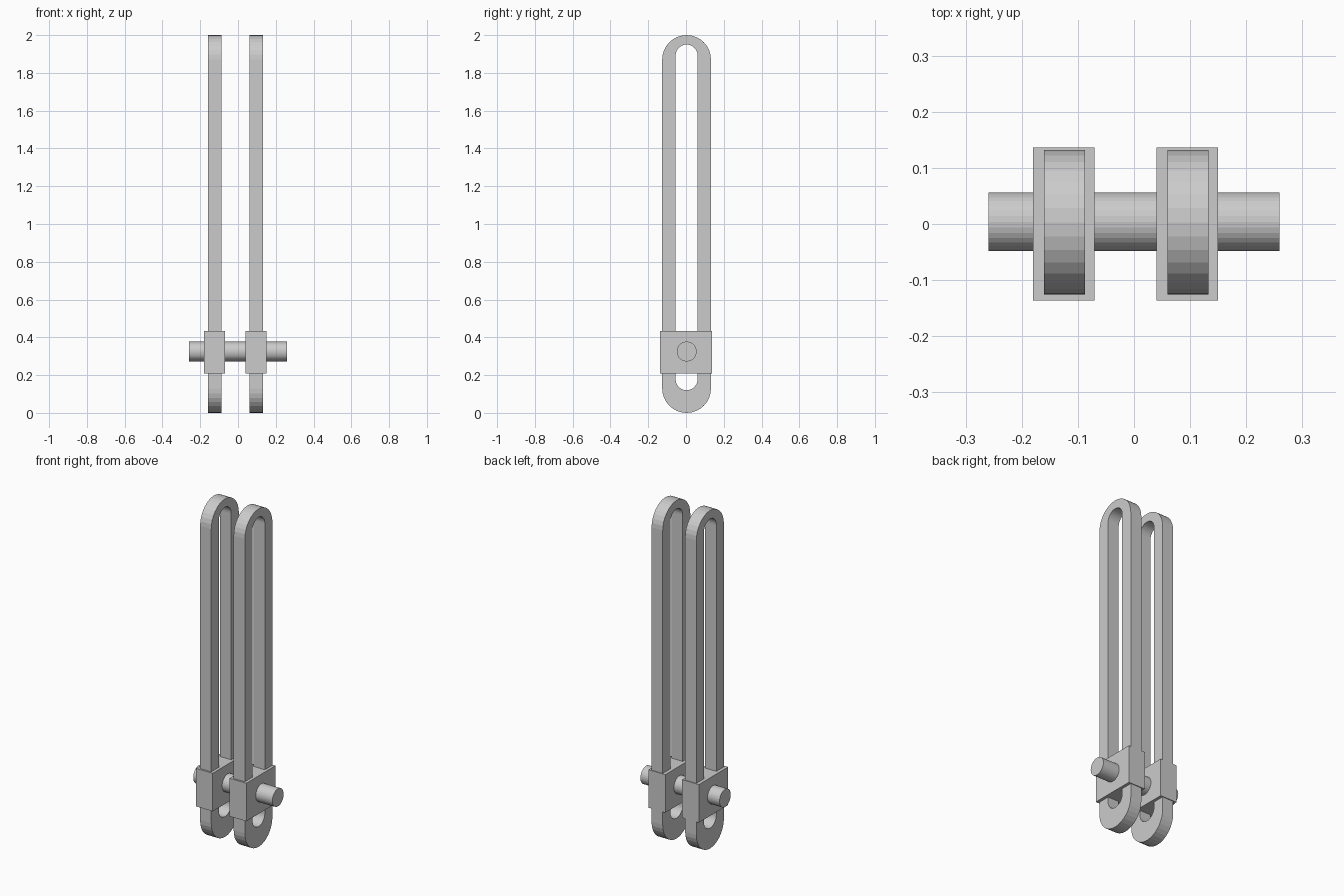
import bpy, bmesh, math
from mathutils import Matrix

if "Cube" in bpy.data.objects:
    bpy.data.objects.remove(bpy.data.objects["Cube"])

grey = bpy.data.materials.new("plain grey")
grey.diffuse_color = (0.6, 0.6, 0.6, 1)
grey.use_nodes = True
grey.node_tree.nodes["Principled BSDF"].inputs["Base Color"].default_value = grey.diffuse_color


def add_object(name, bm):
    bmesh.ops.recalc_face_normals(bm, faces=bm.faces[:])
    me = bpy.data.meshes.new(name)
    bm.to_mesh(me)
    bm.free()
    me.materials.append(grey)
    ob = bpy.data.objects.new(name, me)
    bpy.context.collection.objects.link(ob)
    return ob


def stadium(radius, z_low, z_high, n=16, yc=0.003):
    """Rounded slot outline in the y-z plane."""
    pts = []
    for zc, start in ((z_high - radius, 0), (z_low + radius, math.pi)):
        for i in range(n + 1):
            a = start + math.pi * i / n
            pts.append((yc + radius * math.cos(a), zc + radius * math.sin(a)))
    return pts


# Long slotted link: ring between two stadium outlines, with thickness in x
def slotted_link(name, x0, x1):
    bm = bmesh.new()
    outer, inner = stadium(0.129, 0, 2), stadium(0.058, 0.12, 1.95)
    loops = [[bm.verts.new((x, y, z)) for y, z in outline]
             for x, outline in ((x0, outer), (x1, outer), (x1, inner), (x0, inner))]
    n = len(outer)
    for k in range(4):
        a, b = loops[k], loops[(k + 1) % 4]
        for i in range(n):
            j = (i + 1) % n
            bm.faces.new((a[i], a[j], b[j], b[i]))
    return add_object(name, bm)


# Sliding clamp block around a link
def clamp_block(name, x0, x1):
    bm = bmesh.new()
    mat = (Matrix.Translation(((x0 + x1) / 2, 0, 0.3215))
           @ Matrix.Diagonal((x1 - x0, 0.273, 0.225, 1)))
    bmesh.ops.create_cube(bm, size=1, matrix=mat)
    return add_object(name, bm)


for side, x in (("left", -0.18), ("right", 0.04)):
    slotted_link(side + "_slotted_link", x + 0.02, x + 0.093)
    clamp_block(side + "_clamp_block", x, x + 0.11)

# Cross pin through both blocks
bm = bmesh.new()
bmesh.ops.create_cone(bm, cap_ends=True, segments=32, radius1=0.0525, radius2=0.0525, depth=0.518,
                      matrix=Matrix.Translation((0, 0.004, 0.325)) @ Matrix.Rotation(math.pi / 2, 4, 'Y'))
add_object("cross_pin", bm)
